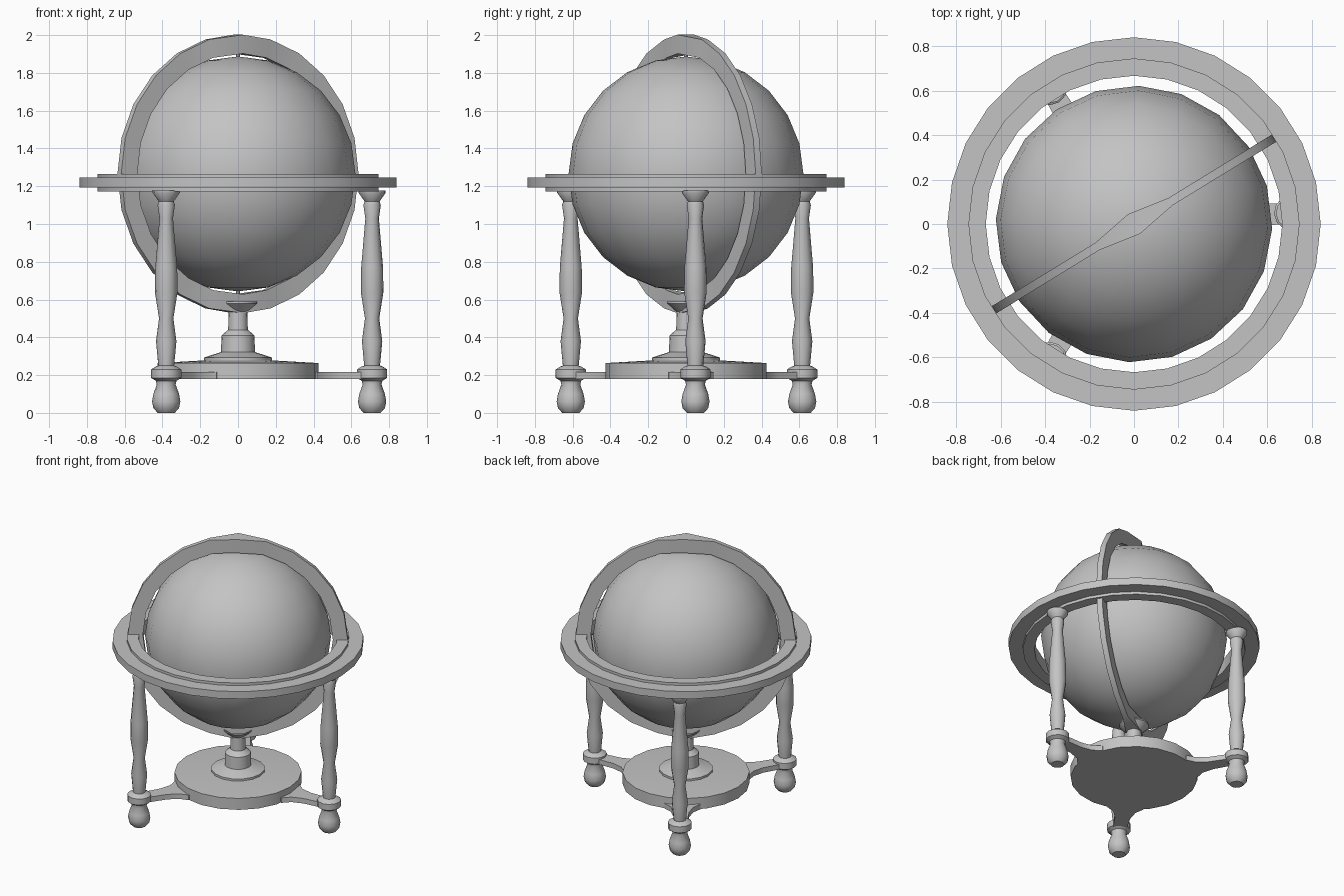
import bpy, bmesh
from math import sin, cos, pi, radians, atan2, hypot
from mathutils import Matrix

cube = bpy.data.objects.get("Cube")
if cube:
    bpy.data.objects.remove(cube, do_unlink=True)

grey = bpy.data.materials.new("plain grey")
grey.use_nodes = True
grey.diffuse_color = (0.55, 0.55, 0.55, 1)
grey.node_tree.nodes["Principled BSDF"].inputs["Base Color"].default_value = (0.55, 0.55, 0.55, 1)

CENTRE = 1.265
LEGS = {"right_front": (-0.38, -0.61), "right_back": (-0.38, 0.615), "left": (0.71, 0.05)}


def finish(name, bm, angle=40):
    bmesh.ops.recalc_face_normals(bm, faces=bm.faces[:])
    mesh = bpy.data.meshes.new(name)
    bm.to_mesh(mesh)
    bm.free()
    mesh.materials.append(grey)
    obj = bpy.data.objects.new(name, mesh)
    bpy.context.collection.objects.link(obj)
    bpy.ops.object.select_all(action="DESELECT")
    obj.select_set(True)
    bpy.context.view_layer.objects.active = obj
    bpy.ops.object.shade_smooth_by_angle(angle=radians(angle))
    return obj


def skin(bm, rings, wrap):
    """Join successive closed rings of vertices; wrap links last to first."""
    n = len(rings[0])
    pairs = list(zip(rings, rings[1:]))
    if wrap:
        pairs.append((rings[-1], rings[0]))
    for a, b in pairs:
        for i in range(n):
            j = (i + 1) % n
            bm.faces.new((a[i], a[j], b[j], b[i]))
    if not wrap:
        bm.faces.new(rings[0])
        bm.faces.new(rings[-1])


def lathe(name, profile, sides, at=(0, 0), closed=False, phase=0):
    """Turn a (radius, height) profile around the vertical."""
    bm = bmesh.new()
    rings = []
    for r, z in profile:
        angles = [2 * pi * i / sides + phase for i in range(sides)]
        rings.append([bm.verts.new((at[0] + r * cos(a), at[1] + r * sin(a), z)) for a in angles])
    skin(bm, rings, closed)
    return finish(name, bm)


# Globe and its axis pins
bm = bmesh.new()
bmesh.ops.create_uvsphere(bm, u_segments=20, v_segments=12, radius=0.622)
bmesh.ops.transform(bm, verts=bm.verts[:],
                    matrix=Matrix.Translation((0, 0, CENTRE)) @ Matrix.Rotation(radians(-2), 4, "Z"))
finish("globe", bm)
for name, z in (("top_pin", CENTRE + 0.6), ("bottom_pin", CENTRE - 0.66)):
    lathe(name, [(0.01, z), (0.01, z + 0.06)], 8)

# Upright ring around the globe, widened at both poles
bm = bmesh.new()
sections = []
for i in range(24):
    a = 2 * pi * i / 24
    half = 0.052 if i in (6, 18) else 0.019
    sections.append([bm.verts.new((r * cos(a), y, CENTRE + r * sin(a)))
                     for r, y in ((0.637, -half), (0.737, -half), (0.737, half), (0.637, half))])
skin(bm, sections, True)
bmesh.ops.rotate(bm, verts=bm.verts[:], matrix=Matrix.Rotation(radians(31.5), 3, "Z"))
finish("meridian_ring", bm)

# Stepped horizontal ring
lathe("horizon_ring",
      [(0.667, 1.172), (0.745, 1.172), (0.745, 1.192), (0.84, 1.192),
       (0.84, 1.246), (0.745, 1.246), (0.745, 1.265), (0.667, 1.265)], 28, closed=True)

# Base disc, then the turned post with its cup
lathe("base_disc", [(0.425, 0.18), (0.425, 0.264), (0.18, 0.278)], 20)
lathe("centre_post",
      [(0.18, 0.27), (0.18, 0.293), (0.09, 0.322), (0.087, 0.41), (0.052, 0.44),
       (0.05, 0.535), (0.1, 0.58), (0.1, 0.59), (0.05, 0.56)], 16)

# Turned legs and the flared arms that hold them
leg = [(0.045, 0.004), (0.068, 0.025), (0.075, 0.06), (0.068, 0.1), (0.05, 0.15), (0.055, 0.17),
       (0.08, 0.185), (0.08, 0.23), (0.055, 0.246), (0.042, 0.25), (0.054, 0.38), (0.038, 0.5),
       (0.06, 0.64), (0.058, 0.77), (0.036, 1.03), (0.046, 1.1), (0.04, 1.12),
       (0.072, 1.165), (0.072, 1.178)]
arm = [(0.3, 0.12), (0.41, 0.12), (0.46, 0.075), (0.54, 0.052), (0.7, 0.045)]
for side, (x, y) in LEGS.items():
    lathe(side + "_leg", leg, 12, at=(x, y), phase=atan2(y, x))
    bm = bmesh.new()
    ends = []
    for r, w in arm:
        ends.append([bm.verts.new(p) for p in
                     ((r, -w, 0.18), (r, w, 0.18), (r, w, 0.217), (r, -w, 0.217))])
    skin(bm, ends, False)
    bmesh.ops.rotate(bm, verts=bm.verts[:], matrix=Matrix.Rotation(atan2(y, x), 3, "Z"))
    finish(side + "_arm", bm, 30)

# Feet rest on the ground
for obj in bpy.context.scene.objects:
    if obj.name.endswith("_leg"):
        obj.data.vertices.foreach_get
        for v in obj.data.vertices:
            if v.co.z < 0.01:
                v.co.z = 0
